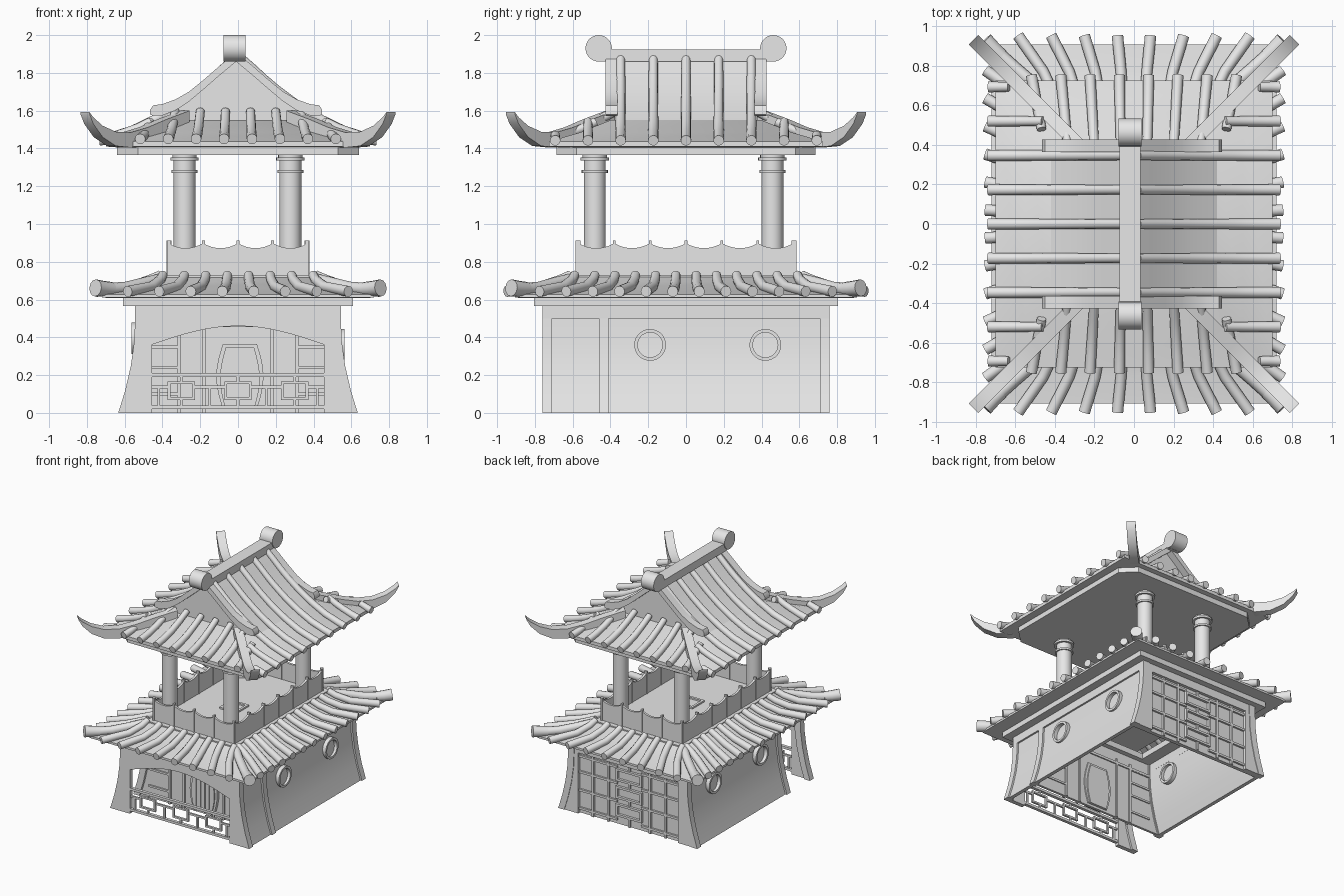
import bpy, bmesh, math
from mathutils import Vector, Matrix

cube = bpy.data.objects.get("Cube")
if cube:
    bpy.data.objects.remove(cube, do_unlink=True)

mat = bpy.data.materials.new("pale_grey")
mat.use_nodes = True
GREY = (0.8, 0.8, 0.8, 1)
mat.diffuse_color = GREY
mat.node_tree.nodes["Principled BSDF"].inputs["Base Color"].default_value = GREY
SIGNS = (-1, 1)
CORNERS = [(sx, sy) for sx in SIGNS for sy in SIGNS]


def finish(name, bm):
    bmesh.ops.recalc_face_normals(bm, faces=bm.faces)
    me = bpy.data.meshes.new(name)
    bm.to_mesh(me)
    bm.free()
    me.materials.append(mat)
    ob = bpy.data.objects.new(name, me)
    bpy.context.collection.objects.link(ob)
    bpy.ops.object.select_all(action='DESELECT')
    ob.select_set(True)
    bpy.context.view_layer.objects.active = ob
    bpy.ops.object.shade_smooth_by_angle(angle=math.radians(35))


def loft(bm, loops, cap=True, wrap=False):
    """Bridge closed loops of points, one after the other."""
    rows = [[bm.verts.new(p) for p in loop] for loop in loops]
    n = len(rows[0])
    for a, b in zip(rows, rows[1:] + (rows[:1] if wrap else [])):
        for i in range(n):
            bm.faces.new((a[i], a[(i + 1) % n], b[(i + 1) % n], b[i]))
    if cap and not wrap:
        bm.faces.new(rows[0])
        bm.faces.new(rows[-1])


def prism(bm, pts, axis, a, b):
    """Extrude a 2D outline along an axis from a to b."""
    place = {'x': lambda p, t: (t, p[0], p[1]), 'y': lambda p, t: (p[0], t, p[1]),
             'z': lambda p, t: (p[0], p[1], t)}[axis]
    loft(bm, [[place(p, t) for p in pts] for t in (a, b)])


def box(bm, x0, x1, y0, y1, z0, z1):
    prism(bm, [(x0, y0), (x1, y0), (x1, y1), (x0, y1)], 'z', z0, z1)


def lathe(bm, prof, matrix, wrap=False, n=28):
    loft(bm, [[matrix @ Vector((r * math.cos(k * math.tau / n), r * math.sin(k * math.tau / n), h))
               for k in range(n)] for r, h in prof], wrap=wrap)


def beam(bm, path):
    """Sweep an upright rectangle; path items are (point, half width, drop below)."""
    d = path[-1][0] - path[0][0]
    side = Vector((-d.y, d.x, 0)).normalized()
    loft(bm, [[p + side * w, p - side * w, p - side * w - Vector((0, 0, h)),
               p + side * w - Vector((0, 0, h))] for p, w, h in path])


def tube(bm, pts, r, n=12):
    """Round tile row along a path, slightly wider at its lower end."""
    pts = [Vector(p) for p in pts]
    loops = []
    for i, p in enumerate(pts):
        d = (pts[min(i + 1, len(pts) - 1)] - pts[max(i - 1, 0)]).normalized()
        s = d.cross(Vector((0, 0, 1))).normalized()
        u = s.cross(d)
        rr = r * (0.85 + 0.15 * i / (len(pts) - 1))
        loops.append([p + s * rr * math.cos(k * math.tau / n) + u * rr * math.sin(k * math.tau / n)
                      for k in range(n)])
    loft(bm, loops)


def height(prof, d):
    for (d0, z0), (d1, z1) in zip(prof, prof[1:]):
        if d <= d1:
            return z0 + (z1 - z0) * (d - d0) / (d1 - d0)
    return prof[-1][1]


def rect(hx, hy, z):
    return [(-hx, -hy, z), (hx, -hy, z), (hx, hy, z), (-hx, hy, z)]


# Lower walls: flared sides, back wall, inner porch wall
FLARE = [(.62, 0), (.583, .12), (.553, .25), (.535, .38), (.528, .57)]


def flared(sx, grow, thick):
    return [(sx * (x + grow), z) for x, z in FLARE] + [(sx * (x - thick), z) for x, z in FLARE[::-1]]


full = FLARE + [(-x, z) for x, z in FLARE[::-1]]
bm = bmesh.new()
for sx in SIGNS:
    prism(bm, flared(sx, 0, .03), 'y', -.44 if sx < 0 else -.74, .74)
prism(bm, full, 'y', .70, .73)
prism(bm, full, 'y', -.44, -.42)
finish("lower_walls", bm)

# Flared posts and top rail
bm = bmesh.new()
for sx in SIGNS:
    for y0 in (-.76, -.46, .71):
        prism(bm, flared(sx, .014, .04), 'y', y0, y0 + .05)
    for y0 in (-.76, .72):
        prism(bm, [(sx * x, z) for x, z in FLARE] + [(sx * .455, .57), (sx * .455, 0)], 'y', y0, y0 + .035)
    xs = sorted((sx * .50, sx * .545))
    box(bm, *xs, -.76, .76, .50, .57)
box(bm, -.54, .54, .72, .755, .50, .57)
finish("wall_posts_and_rails", bm)

# Arched panel over the porch
bm = bmesh.new()
arch = [(.46 * k / 8, .36 + .10 * math.cos(k / 8 * math.pi / 2)) for k in range(-8, 9)]
prism(bm, arch + [(.46, .57), (-.46, .57)], 'y', -.755, -.725)
finish("porch_arch", bm)


def frame(bm, cx, cz, hx, hz, t, y0, y1):
    for s in SIGNS:
        box(bm, cx + s * hx - t, cx + s * hx + t, y0, y1, cz - hz - t, cz + hz + t)
        box(bm, cx - hx, cx + hx, y0, y1, cz + s * hz - t, cz + s * hz + t)


# Porch railing with three open frames
bm = bmesh.new()
for z in (.03, .2):
    box(bm, -.46, .46, -.755, -.73, z - .01, z + .01)
for cx in (-.3, 0, .3):
    frame(bm, cx, .118, .065, .042, .007, -.753, -.735)
    box(bm, cx - .007, cx + .007, -.75, -.735, .16, .2)
    box(bm, cx - .007, cx + .007, -.75, -.735, .03, .076)
for a, b in ((-.46, -.365), (-.235, -.065), (.065, .235), (.365, .46)):
    box(bm, a, b, -.75, -.735, .13, .145)
for x in (-.42, -.15, .15, .42):
    box(bm, x - .007, x + .007, -.75, -.735, .03, .13)
finish("porch_railing", bm)

# Lattice on the inner wall and the back wall
bm = bmesh.new()
for s in SIGNS:
    for x in (.18, .31):
        box(bm, s * x - .009, s * x + .009, -.455, -.41, 0, .5)
    for z in (.1, .24, .35, .46):
        box(bm, *sorted((s * .31, s * .5)), -.452, -.412, z - .008, z + .008)
box(bm, -.5, .5, -.455, -.41, .455, .475)
for z in (.04, .19, .34, .47):
    for a, b in ((-.46, -.11), (.11, .46)):
        box(bm, a, b, .725, .745, z - .009, z + .009)
for x in (-.33, -.19, .19, .33):
    box(bm, x - .009, x + .009, .725, .745, 0, .5)
for z in (.12, .265, .41):
    frame(bm, 0, z, .11, .042, .009, .725, .75)
for z0, z1 in ((0, .08), (.16, .225), (.305, .37), (.45, .5)):
    box(bm, -.009, .009, .725, .745, z0, z1)
finish("wall_lattice", bm)

# Barrel-shaped door with boards
bm = bmesh.new()


def barrel(w):
    side = [(w * (.72 + .28 * math.sin(math.pi * k / 8)), .02 + (.22 + w) * k / 8) for k in range(9)]
    return [(.01 + x, z) for x, z in side] + [(.01 - x, z) for x, z in side[::-1]]


prism(bm, barrel(.125), 'y', -.465, -.41)
prism(bm, barrel(.105), 'y', -.475, -.40)
for x in (-.05, -.01, .03, .07):
    box(bm, x - .004, x + .004, -.482, -.47, .03, .34)
finish("barrel_door", bm)

# Round window rings
bm = bmesh.new()
for sx, cz in ((1, .36), (-1, .395)):
    for y in (-.19, .42):
        m = Matrix.Translation((sx * .53, y, cz)) @ Matrix.Rotation(sx * math.pi / 2, 4, 'Y')
        lathe(bm, [(.066, -.05), (.084, -.05), (.084, .035), (.066, .035)], m, wrap=True)
finish("round_windows", bm)

# Eave slab with an open middle, and the upper floor
bm = bmesh.new()
for s in SIGNS:
    box(bm, *sorted((s * .4, s * .61)), -.805, .805, .565, .612)
box(bm, -.4, .4, -.805, -.38, .565, .612)
box(bm, -.4, .4, .6, .805, .565, .612)
finish("lower_eave_slab", bm)
bm = bmesh.new()
box(bm, -.405, .405, -.62, .62, .66, .727)
for s in SIGNS:
    box(bm, s * .07 - .01, s * .07 + .01, -.13, .03, .727, .74)
    box(bm, -.07, .07, -.05 + s * .07 - .01, -.05 + s * .07 + .01, .727, .74)
finish("upper_floor_and_hatch", bm)

# Lower roof: skirt, fanned tile rows, corner ridges
bm = bmesh.new()
loft(bm, [rect(.6, .8, .607), rect(.72, .905, .61), rect(.72, .905, .627), rect(.56, .77, .655),
          rect(.46, .67, .695), rect(.4, .61, .722)], cap=False)
finish("lower_roof", bm)
LOW = [(0, .722), (.06, .695), (.16, .66), (.34, .635)]
bm = bmesh.new()
for s in SIGNS:
    for k in range(8):
        x = (k - 3.5) * .167
        tube(bm, [(x * (.68 + .32 * (d / .34) ** 1.5), s * (.61 + d), z + .008) for d, z in LOW], .029)
    for k in range(12):
        y = (k - 5.5) * .141
        tube(bm, [(s * (.41 + d), y * (.76 + .24 * (d / .34) ** 1.5), z + .008) for d, z in LOW], .029)
finish("lower_roof_tiles", bm)
bm = bmesh.new()
for sx, sy in CORNERS:
    tube(bm, [(sx * x, sy * y, z) for x, y, z in
              ((.4, .6, .71), (.5, .7, .685), (.6, .785, .66), (.68, .855, .655), (.72, .89, .658))], .036)
    tube(bm, [(sx * x, sy * y, z) for x, y, z in
              ((.67, .845, .655), (.71, .88, .657), (.755, .925, .662))], .045)
finish("lower_corner_ridges", bm)

# Scalloped balcony panels and posts
bm = bmesh.new()


def scallop(start, step, count):
    top = [(start + step * (k + u / 8), .872 + .026 * (u / 4 - 1) ** 2) for k in range(count) for u in range(8)]
    end = start + step * count
    return top + [(end, .898), (end, .72), (start, .72)]


for s in SIGNS:
    prism(bm, scallop(-.37, .185, 4), 'y', s * .57 - .009, s * .57 + .009)
    prism(bm, scallop(-.57, .19, 6), 'x', s * .365 - .009, s * .365 + .009)
    for k in range(5):
        x = -.365 + k * .1825
        box(bm, x - .007, x + .007, s * .572 - .014, s * .572 + .014, .72, .912)
    for k in range(7):
        y = -.57 + k * .19
        box(bm, s * .365 - .013, s * .365 + .013, y - .007, y + .007, .72, .912)
finish("balcony_panels", bm)

# Columns with collars
bm = bmesh.new()
for sx, sy in CORNERS:
    lathe(bm, [(.058, .72), (.058, 1.27), (.069, 1.27), (.069, 1.285), (.058, 1.285), (.058, 1.335),
               (.075, 1.335), (.075, 1.352), (.064, 1.352), (.064, 1.37)],
          Matrix.Translation((sx * .28 - .003, sy * .47 - .013, 0)))
finish("columns", bm)

# Upper eave slab with clipped corners
bm = bmesh.new()
octagon = [(.64, -.58), (.64, .58), (.53, .685), (-.53, .685), (-.64, .58), (-.64, -.58), (-.53, -.685), (.53, -.685)]
prism(bm, octagon, 'z', 1.365, 1.44)
finish("upper_eave_slab", bm)

# Upper roof: hipped skirt and curved gable block
UP = [(0, 1.88), (.09, 1.80), (.17, 1.725), (.3, 1.625), (.42, 1.55), (.55, 1.485), (.72, 1.43)]
bm = bmesh.new()
loft(bm, [rect(.63, .66, 1.405), rect(.7, .725, 1.41), rect(.7, .725, 1.437), rect(.55, .56, 1.485),
          rect(.42, .4, 1.55)])
slope = UP[:5]
prism(bm, [(-d, z) for d, z in slope[::-1]] + slope[1:], 'y', -.37, .37)
finish("upper_roof", bm)

# Upper tile rows
bm = bmesh.new()
for s in SIGNS:
    for k in range(-4, 5):
        y = k * .173
        start = .02 if abs(k) < 3 else abs(y) - .06
        n = 12 if abs(k) < 3 else 4
        ds = [start + (.735 - start) * i / n for i in range(n + 1)]
        tube(bm, [(s * d, y, height(UP, d) + .012) for d in ds], .028)
    for k in range(8):
        x = (k - 3.5) * .148
        start = max(.38, abs(x) - .04)
        ds = [start + (.75 - start) * i / 4 for i in range(5)]
        tube(bm, [(x * (.9 + .1 * i / 4), s * d, height(UP, d) + .02) for i, d in enumerate(ds)], .028)
finish("upper_roof_tiles", bm)

# Upturned corner ridges
bm = bmesh.new()
for sx, sy in CORNERS:
    beam(bm, [(Vector((sx * x, sy * y, z)), .034, h) for x, y, z, h in
              ((.28, .4, 1.6, .06), (.4, .52, 1.555, .075), (.5, .62, 1.512, .08), (.59, .71, 1.485, .08),
               (.67, .79, 1.488, .075), (.74, .86, 1.52, .06), (.79, .91, 1.565, .035), (.81, .93, 1.592, .01))])
finish("upper_corner_ridges", bm)

# Curved gable boards and main ridge with rounded ends
bm = bmesh.new()
for sx, sy in CORNERS:
    beam(bm, [(Vector((sx * x - .01, sy * .395, z)), .032, h) for x, z, h in
              ((0, 1.91, .05), (.09, 1.835, .05), (.17, 1.765, .05), (.25, 1.7, .052), (.32, 1.66, .058),
               (.39, 1.635, .06), (.44, 1.628, .055), (.455, 1.605, .025))])
finish("gable_boards", bm)
bm = bmesh.new()
box(bm, -.072, .034, -.45, .45, 1.86, 1.925)
for s in SIGNS:
    lathe(bm, [(.07, -.058), (.07, .058)],
          Matrix.Translation((-.019, s * .462, 1.93)) @ Matrix.Rotation(math.pi / 2, 4, 'Y'))
finish("main_ridge", bm)
